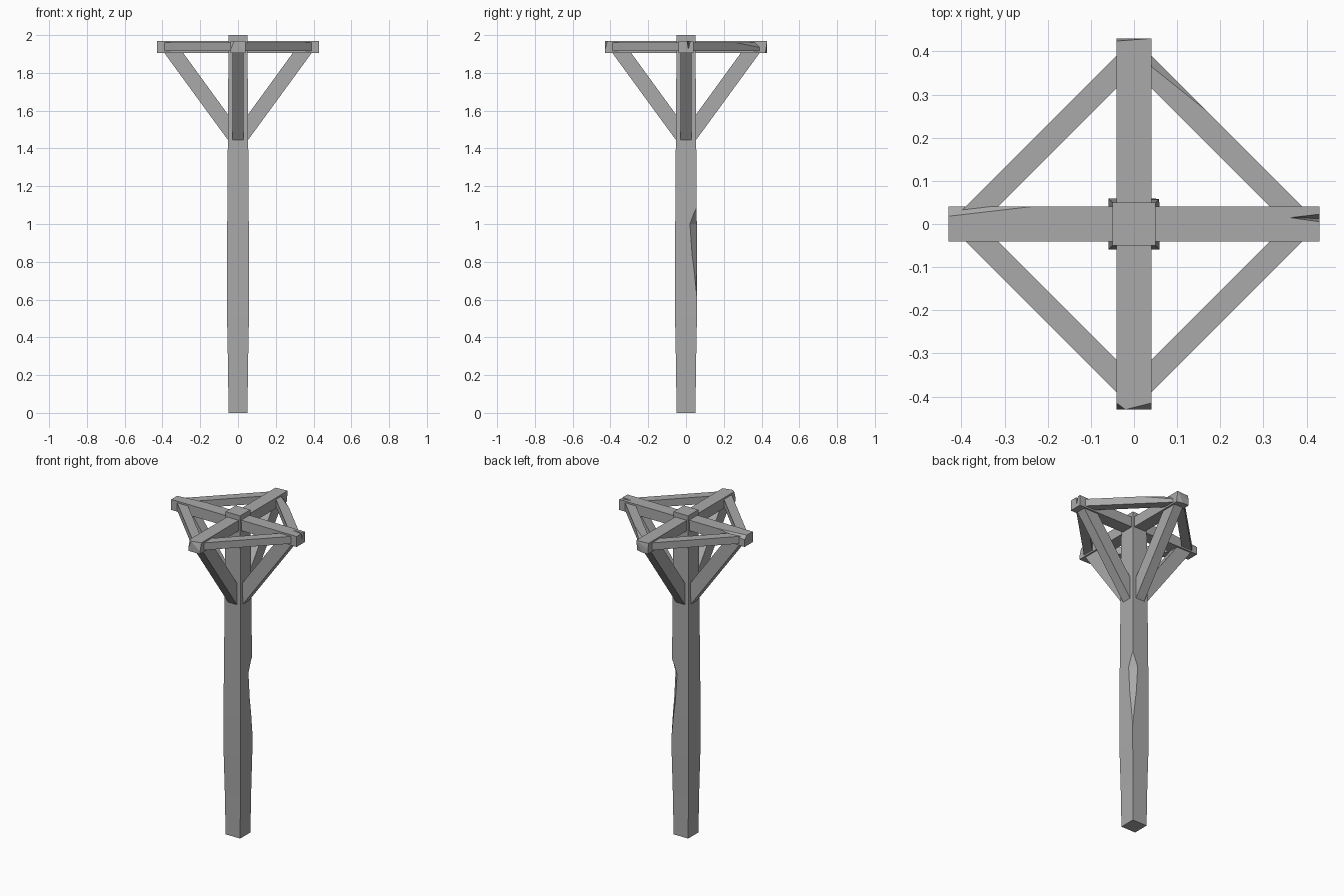
import bpy, bmesh
from math import radians
from mathutils import Vector, Matrix

cube = bpy.data.objects.get("Cube")
if cube:
    bpy.data.objects.remove(cube)

# One plain grey for all the timber
wood = bpy.data.materials.new("weathered grey")
GREY = (0.4, 0.4, 0.4, 1)
wood.diffuse_color = GREY
wood.use_nodes = True
for node in wood.node_tree.nodes:
    if node.type == 'BSDF_PRINCIPLED':
        node.inputs["Base Color"].default_value = GREY


def finish(name, bm):
    bmesh.ops.recalc_face_normals(bm, faces=bm.faces)
    mesh = bpy.data.meshes.new(name)
    bm.to_mesh(mesh)
    bm.free()
    mesh.materials.append(wood)
    obj = bpy.data.objects.new(name, mesh)
    bpy.context.collection.objects.link(obj)
    return obj


def solid(name, points, chips=(), turn=0):
    """Convex block around the points; each chip is a plane through three points."""
    bm = bmesh.new()
    verts = [bm.verts.new(p) for p in points]
    middle = sum((Vector(p) for p in points), Vector()) / len(points)
    bmesh.ops.convex_hull(bm, input=verts)
    bmesh.ops.dissolve_limit(bm, angle_limit=0.01, verts=bm.verts, edges=bm.edges)
    for chip in chips:
        a, b, c = map(Vector, chip)
        normal = (b - a).cross(c - a).normalized()
        if normal.dot(middle - a) > 0:
            normal = -normal
        cut = bmesh.ops.bisect_plane(bm, geom=bm.verts[:] + bm.edges[:] + bm.faces[:],
                                     plane_co=a, plane_no=normal, clear_outer=True)
        edges = [e for e in cut["geom_cut"] if isinstance(e, bmesh.types.BMEdge)]
        bmesh.ops.holes_fill(bm, edges=edges, sides=0)
    bm.transform(Matrix.Rotation(radians(turn), 4, 'Z'))
    return finish(name, bm)


def box(x, y, low, high):
    return [(i * x, j * y, z) for i in (-1, 1) for j in (-1, 1) for z in (low, high)]


def carve(obj, points):
    cutter = solid("notch_cutter", points)
    cutter.hide_render = True
    mod = obj.modifiers.new("notch", 'BOOLEAN')
    mod.object = cutter
    mod.operation = 'DIFFERENCE'
    bpy.context.view_layer.objects.active = obj
    bpy.ops.object.modifier_apply(modifier=mod.name)
    bpy.data.objects.remove(cutter)


# Post: square, swelling slightly in its lower part
bm = bmesh.new()
bmesh.ops.create_cube(bm, size=1)
bm.transform(Matrix.Translation((0, 0, 1)) @ Matrix.Diagonal((0.1, 0.1, 2, 1)))
for height, swell in ((0.25, 1.06), (0.5, 1.1), (0.75, 1.04), (1.2, 1)):
    bmesh.ops.bisect_plane(bm, geom=bm.verts[:] + bm.edges[:] + bm.faces[:],
                           plane_co=(0, 0, height), plane_no=(0, 0, 1))
    for v in bm.verts:
        if abs(v.co.z - height) < 0.001:
            v.co.x *= swell
            v.co.y *= swell
post = finish("post", bm)
# Worn nick on one corner of the post
carve(post, [(0.055, 0.055, 1.09), (0.055, 0.055, 0.57), (0.018, 0.06, 1),
             (0.06, 0.018, 1), (0.09, 0.09, 1)])

# Crossed beams with worn ends
LOW, TOP, END, W = 1.905, 1.97, 0.43, 0.04
side_beam = solid("side_beam", box(END, W, LOW, TOP),
                  [[(-END, 0.018, TOP), (-0.24, W, TOP), (-END, W, 1.95)]])
carve(side_beam, [(0.355, 0.015, 1.975), (0.45, 0.026, 1.975),
                  (0.45, 0.002, 1.975), (0.45, 0.012, 1.91)])
solid("depth_beam", box(W, END, LOW, TOP), [
    [(-W, 0.424, TOP), (W, END, TOP), (-W, END, 1.93)],
    [(W, 0.42, LOW), (W, END, TOP), (0, END, LOW)],
    [(-0.02, -END, TOP), (W, -0.415, TOP), (W, -END, 1.92)],
    [(-0.02, -END, TOP), (-W, -0.415, TOP), (-W, -END, 1.92)]])

# Sloping braces and the diagonal bars that tie the beam ends together
brace = [(0.03, 1.413), (0.408, 1.93), (0.308, 1.93), (0.03, 1.548)]
bar = [(0.02, 0.41), (0.41, 0.02), (0.335, 0.02), (0.02, 0.335)]
bar_chip = [(0.04, 0.365, 1.96), (0.165, 0.265, 1.96), (0.04, 0.39, 1.935)]
braces = ("left_brace", "back_brace", "right_brace", "front_brace")
bars = ("back_left_bar", "back_right_bar", "front_right_bar", "front_left_bar")
for i in range(4):
    solid(braces[i], [(r, y, z) for r, z in brace for y in (-0.03, 0.03)], turn=90 * i)
    solid(bars[i], [(x, y, z) for x, y in bar for z in (1.915, 1.96)],
          [bar_chip] if i == 0 else [], turn=90 * i)
